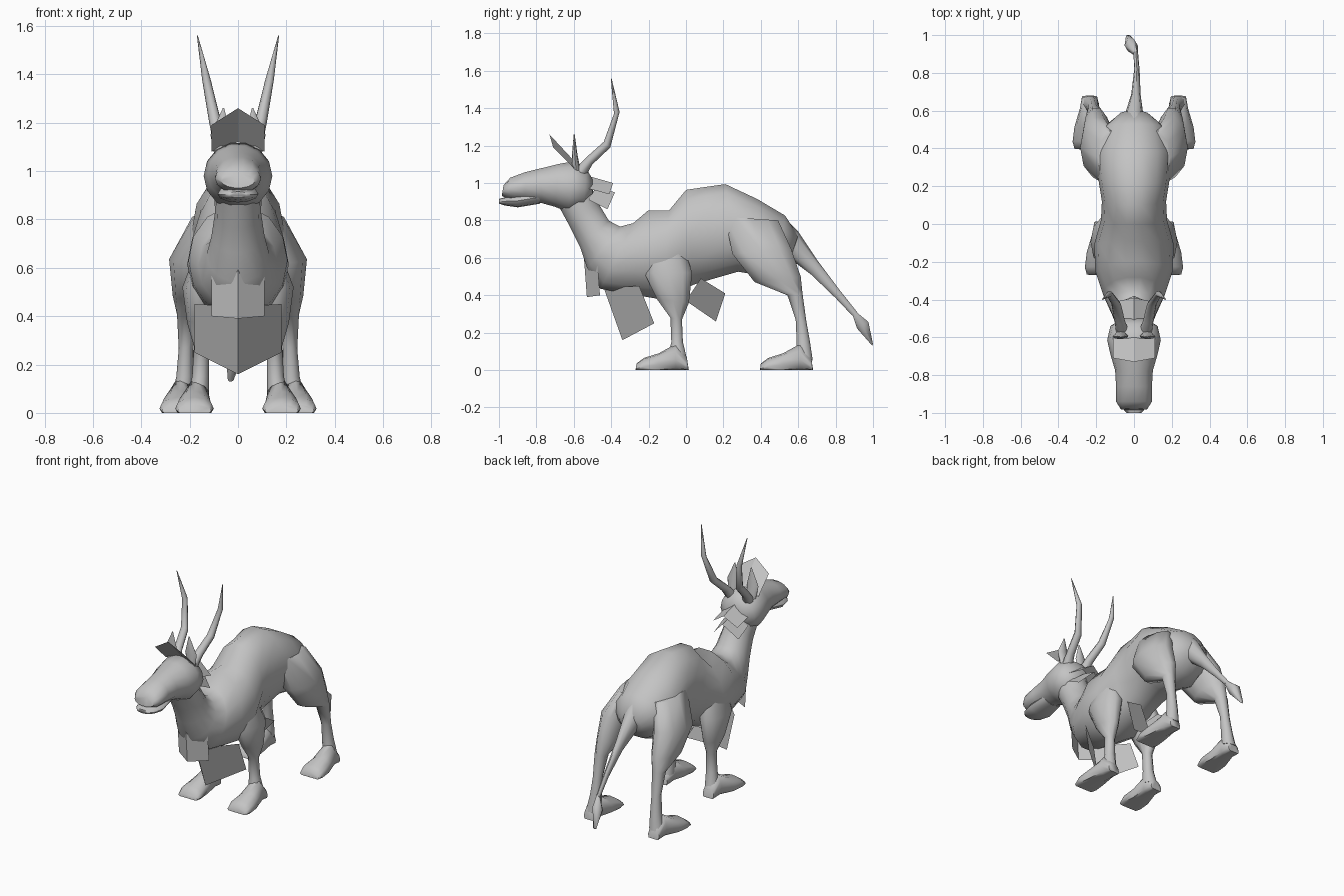
import bpy
import math

cube = bpy.data.objects.get("Cube")
if cube:
    bpy.data.objects.remove(cube, do_unlink=True)

hide = bpy.data.materials.new("plain grey hide")
hide.use_nodes = True
GREY = (0.55, 0.55, 0.55, 1)
hide.diffuse_color = GREY
hide.node_tree.nodes["Principled BSDF"].inputs["Base Color"].default_value = GREY


def make(name, verts, faces, angle=60):
    mesh = bpy.data.meshes.new(name)
    mesh.from_pydata(verts, [], faces)
    mesh.materials.append(hide)
    obj = bpy.data.objects.new(name, mesh)
    bpy.context.collection.objects.link(obj)
    bpy.ops.object.select_all(action="DESELECT")
    obj.select_set(True)
    bpy.context.view_layer.objects.active = obj
    bpy.ops.object.mode_set(mode="EDIT")
    bpy.ops.mesh.select_all(action="SELECT")
    bpy.ops.mesh.normals_make_consistent(inside=False)
    bpy.ops.object.mode_set(mode="OBJECT")
    bpy.ops.object.shade_smooth_by_angle(angle=math.radians(angle))
    return obj


def loft(name, rings, sides=12, mirror=1, floor=False):
    """Each ring: one edge (y, z), opposite edge (y, z), half width, centre x."""
    verts, faces = [], []
    for (ay, az), (by, bz), width, *cx in rings:
        x = cx[0] if cx else 0
        for i in range(sides):
            a = 2 * math.pi * i / sides
            t = (1 + math.sin(a)) / 2
            z = az + (bz - az) * t
            verts.append((mirror * (x + width * math.cos(a)),
                          ay + (by - ay) * t, max(z, 0) if floor else z))
    for r in range(len(rings) - 1):
        for i in range(sides):
            j = (i + 1) % sides
            a, b = r * sides, (r + 1) * sides
            faces.append((a + i, a + j, b + j, b + i))
    faces.append(tuple(range(sides)))
    faces.append(tuple(range(len(verts) - sides, len(verts))))
    return make(name, verts, faces)


def pair(name, rings, **options):
    for side, mirror in (("left", 1), ("right", -1)):
        loft(side + "_" + name, rings, mirror=mirror, **options)


def folded_plate(name, ridge, edge, width):
    """Hair card folded along its centre line; ridge and edge are (y, z) pairs."""
    verts = [(x, y, z) for x, line in ((-width, edge), (0, ridge), (width, edge))
             for y, z in line]
    make(name, verts, [(0, 1, 3, 2), (2, 3, 5, 4)], 20)


# Torso and neck
loft("body", [
    ((-.68, .87), (-.52, 1.02), .10),
    ((-.62, .76), (-.47, .90), .095),
    ((-.57, .66), (-.41, .80), .11),
    ((-.53, .54), (-.35, .77), .13),
    ((-.46, .43), (-.28, .79), .165),
    ((-.30, .40), (-.20, .86), .205),
    ((-.12, .37), (-.09, .86), .21),
    ((.04, .45), (.0, .97), .175),
    ((.14, .48), (.10, .985), .17),
    ((.28, .52), (.21, 1.0), .19),
    ((.40, .50), (.38, .92), .20),
    ((.50, .54), (.53, .83), .16),
    ((.56, .60), (.60, .72), .08)], sides=14)

# Head with a separate lower jaw
loft("head", [
    ((-.50, .92), (-.50, 1.02), .06),
    ((-.55, .86), (-.53, 1.08), .125),
    ((-.63, .84), (-.60, 1.12), .142),
    ((-.70, .87), (-.68, 1.105), .125),
    ((-.77, .89), (-.78, 1.08), .10),
    ((-.86, .90), (-.86, 1.06), .095),
    ((-.94, .91), (-.94, 1.03), .095),
    ((-.985, .93), (-.975, .99), .07)], sides=14)
loft("lower_jaw", [
    ((-.78, .89), (-.78, .96), .07),
    ((-.90, .87), (-.90, .94), .085),
    ((-.97, .88), (-.96, .925), .07),
    ((-1.0, .89), (-1.0, .915), .04)])

# Ears and horns
pair("ear", [
    ((-.61, 1.05), (-.56, 1.05), .025, .07),
    ((-.61, 1.15), (-.58, 1.15), .042, .072),
    ((-.60, 1.26), (-.595, 1.26), .003, .06)], sides=8)
pair("horn", [
    ((-.60, 1.07), (-.54, 1.03), .035, .06),
    ((-.53, 1.14), (-.50, 1.10), .028, .075),
    ((-.44, 1.22), (-.405, 1.19), .025, .095),
    ((-.385, 1.37), (-.355, 1.38), .018, .13),
    ((-.402, 1.56), (-.398, 1.56), .002, .168)], sides=8)

# Legs
pair("front_leg", [
    ((-.22, .66), (-.02, .70), .05, .12),
    ((-.23, .52), (.04, .52), .08, .15),
    ((-.16, .38), (.02, .36), .055, .155),
    ((-.085, .28), (-.02, .27), .032, .15),
    ((-.08, .15), (-.015, .15), .035, .155),
    ((-.10, .07), (.01, .05), .045, .165)], sides=10)
pair("hind_leg", [
    ((.20, .82), (.50, .80), .06, .13),
    ((.24, .62), (.57, .65), .095, .19),
    ((.36, .47), (.62, .50), .07, .20),
    ((.54, .40), (.625, .41), .042, .21),
    ((.585, .27), (.645, .26), .03, .215),
    ((.59, .15), (.665, .15), .035, .22),
    ((.59, .07), (.68, .05), .045, .23)], sides=10)

# Flat-soled feet, the hind ones set further out
for name, heel, x in (("front_foot", .015, .17), ("hind_foot", .68, .235)):
    pair(name, [
        ((heel, -.03), (heel - .01, .07), .04, x),
        ((heel - .07, -.03), (heel - .07, .14), .052, x),
        ((heel - .17, -.03), (heel - .16, .09), .07, x + .01),
        ((heel - .25, -.03), (heel - .24, .065), .08, x + .01),
        ((heel - .285, -.02), (heel - .28, .035), .07, x + .01)], floor=True)

# Tail with a tuft
loft("tail", [
    ((.46, .66), (.50, .84), .10, 0),
    ((.55, .60), (.60, .74), .05, 0),
    ((.67, .51), (.70, .59), .025, .01),
    ((.80, .385), (.82, .43), .015, .015),
    ((.89, .29), (.915, .31), .012, .01)], sides=8)
loft("tail_tuft", [
    ((.89, .29), (.915, .31), .012, .01),
    ((.91, .22), (.98, .26), .035, -.015),
    ((.995, .13), (1.0, .14), .012, -.03)], sides=6)

# Folded hair cards
folded_plate("forelock", ((-.60, 1.12), (-.73, 1.26)), ((-.60, 1.08), (-.71, 1.19)), .11)
folded_plate("upper_mane", ((-.53, 1.04), (-.39, 1.0)), ((-.52, .97), (-.41, .94)), .09)
folded_plate("lower_mane", ((-.48, .98), (-.38, .95)), ((-.52, .91), (-.42, .86)), .09)
folded_plate("chest_hair", ((-.55, .66), (-.53, .39)), ((-.48, .66), (-.46, .40)), .11)
folded_plate("brisket_hair", ((-.44, .44), (-.34, .16)), ((-.25, .45), (-.17, .25)), .18)
folded_plate("belly_hair", ((.0, .37), (.16, .26)), ((.08, .49), (.21, .41)), .12)
